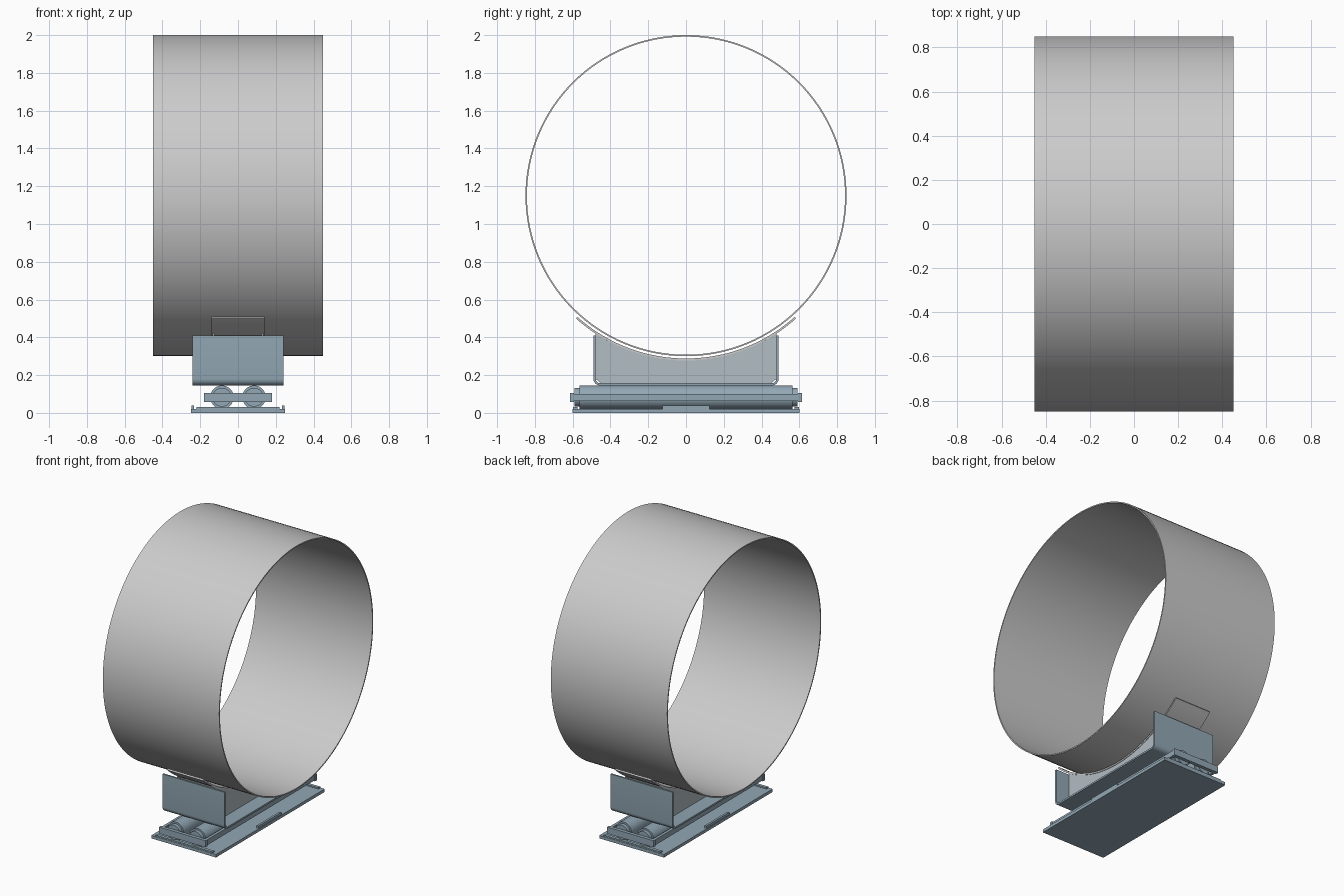
import bpy, bmesh
from math import sin, cos, asin, pi

if "Cube" in bpy.data.objects:
    bpy.data.objects.remove(bpy.data.objects["Cube"])


def material(name, rgb):
    m = bpy.data.materials.new(name)
    m.diffuse_color = (*rgb, 1)
    m.use_nodes = True
    m.node_tree.nodes["Principled BSDF"].inputs["Base Color"].default_value = m.diffuse_color
    return m


STEEL = material("blue_steel", (0.29, 0.39, 0.46))
WEB = material("pale_steel", (0.45, 0.51, 0.55))


def finish(name, bm, mat=None, smooth=False):
    bmesh.ops.recalc_face_normals(bm, faces=bm.faces)
    me = bpy.data.meshes.new(name)
    bm.to_mesh(me)
    bm.free()
    ob = bpy.data.objects.new(name, me)
    bpy.context.collection.objects.link(ob)
    if mat:
        me.materials.append(mat)
    if smooth:
        bpy.ops.object.select_all(action='DESELECT')
        ob.select_set(True)
        bpy.context.view_layer.objects.active = ob
        bpy.ops.object.shade_smooth_by_angle(angle=0.6)
    return ob


def box(name, x0, x1, y0, y1, z0, z1, mat=STEEL):
    bm = bmesh.new()
    bmesh.ops.create_cube(bm, size=1)
    for v in bm.verts:
        v.co = ((x0 + x1) / 2 + v.co.x * (x1 - x0),
                (y0 + y1) / 2 + v.co.y * (y1 - y0),
                (z0 + z1) / 2 + v.co.z * (z1 - z0))
    return finish(name, bm, mat)


def strip(name, outer, inner, x0, x1, mat=None, closed=False):
    """Sheet between two matching (y, z) paths, extruded along x."""
    bm = bmesh.new()
    rings = [[bm.verts.new((x, y, z)) for x, (y, z) in
              ((x0, o), (x1, o), (x1, i), (x0, i))] for o, i in zip(outer, inner)]
    n = len(rings)
    for k in range(n if closed else n - 1):
        a, b = rings[k], rings[(k + 1) % n]
        for j in range(4):
            bm.faces.new((a[j], a[(j + 1) % 4], b[(j + 1) % 4], b[j]))
    if not closed:
        bm.faces.new(rings[0])
        bm.faces.new(rings[-1])
    return finish(name, bm, mat, True)


CZ = 1.15


def arc(r, a0, a1, n, cy=0, cz=CZ):
    return [(cy + r * sin(a0 + (a1 - a0) * k / n), cz - r * cos(a0 + (a1 - a0) * k / n))
            for k in range(n + 1)]


# Pipe
strip("pipe", arc(0.85, 0, 2 * pi, 128)[:-1], arc(0.842, 0, 2 * pi, 128)[:-1],
      -0.45, 0.45, closed=True)

# Curved saddle under the pipe
A = asin(0.583 / 0.873)
strip("saddle", arc(0.873, -A, A, 40), arc(0.862, -A, A, 40), -0.14, 0.14)


# Folded channel with rounded lower corners
def channel(y, z, r):
    return ([(-y, 0.41)] + arc(r, -pi / 2, 0, 6, -y + r, z + r)
            + arc(r, 0, pi / 2, 6, y - r, z + r) + [(y, 0.41)])


strip("channel", channel(0.49, 0.145, 0.035), channel(0.478, 0.157, 0.023),
      -0.24, 0.24, STEEL)

# Webs carrying the saddle
B = asin(0.478 / 0.873)
top = arc(0.873, -B, B, 32)
for s in (-1, 1):
    strip("web", top, [(y, 0.157 + max(0, abs(y) - 0.455)) for y, z in top],
          s * 0.13 - 0.006, s * 0.13 + 0.006, WEB)

# Rollers with stepped end journals
for x in (-0.085, 0.085):
    for name, r, half in (("roller", 0.062, 0.565), ("roller_journal", 0.05, 0.59)):
        bm = bmesh.new()
        bmesh.ops.create_cone(bm, cap_ends=True, segments=48, radius1=r, radius2=r,
                              depth=half * 2)
        for v in bm.verts:
            v.co = (x + v.co.x, v.co.z, 0.083 + v.co.y)
        finish(name, bm, STEEL, True)

# Roller cage, base stops and guide lugs on both sides
for s in (-1, 1):
    box("cage_side", *sorted((s * 0.155, s * 0.175)), -0.60, 0.60, 0.062, 0.10)
    box("cage_end", -0.18, 0.18, *sorted((s * 0.592, s * 0.615)), 0.058, 0.104)
    box("base_stop", -0.22, 0.22, *sorted((s * 0.575, s * 0.597)), 0.02, 0.03)
    box("guide_lug", *sorted((s * 0.232, s * 0.247)), -0.125, 0.125, 0.02, 0.038)

# Base plate
box("base_plate", -0.25, 0.25, -0.60, 0.60, 0, 0.021)
